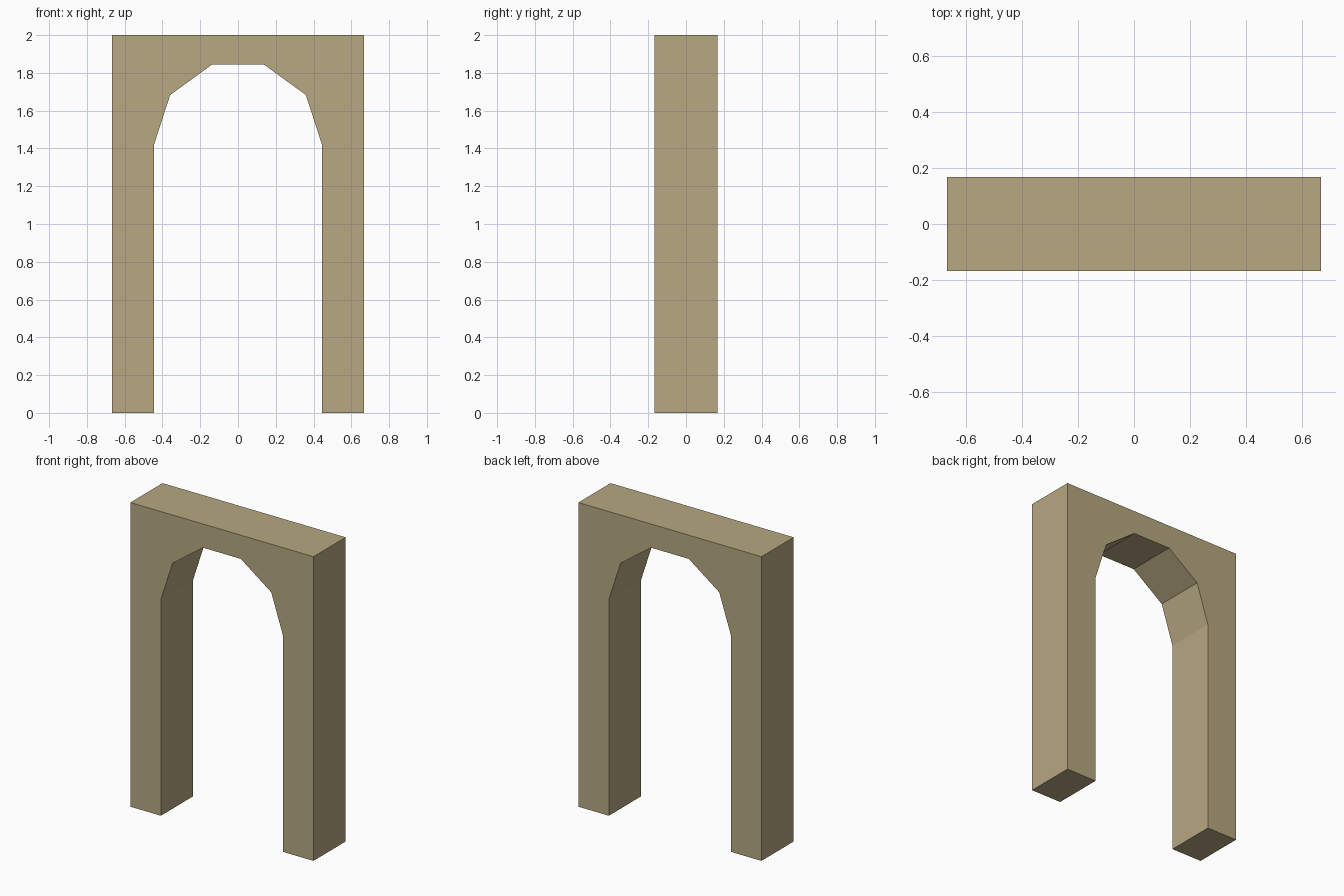
import bpy, bmesh, math

if "Cube" in bpy.data.objects:
    bpy.data.objects.remove(bpy.data.objects["Cube"])

HALF_W, HALF_D, HEIGHT = 0.666, 0.167, 2.0
ARCH_R, SPRING_Z, SEGMENTS = 0.444, 1.422, 5

stone = bpy.data.materials.new("sandstone")
stone.diffuse_color = (0.474, 0.392, 0.223, 1.0)
stone.use_nodes = True
stone.node_tree.nodes["Principled BSDF"].inputs["Base Color"].default_value = stone.diffuse_color

# Arch opening, from right springing point over to the left one
arch = [(ARCH_R * math.cos(math.pi * i / SEGMENTS),
         SPRING_Z + ARCH_R * math.sin(math.pi * i / SEGMENTS))
        for i in range(SEGMENTS + 1)]

# Front outline: outer block with the doorway cut from below
outline = [(ARCH_R, 0), (HALF_W, 0), (HALF_W, HEIGHT),
           (-HALF_W, HEIGHT), (-HALF_W, 0), (-ARCH_R, 0)] + arch[::-1]

# Extrude the outline from front to back
bm = bmesh.new()
front = bm.faces.new([bm.verts.new((x, -HALF_D, z)) for x, z in outline])
extruded = bmesh.ops.extrude_face_region(bm, geom=[front], use_keep_orig=True)
back_verts = [g for g in extruded["geom"] if isinstance(g, bmesh.types.BMVert)]
bmesh.ops.translate(bm, verts=back_verts, vec=(0, 2 * HALF_D, 0))
bmesh.ops.recalc_face_normals(bm, faces=bm.faces)

mesh = bpy.data.meshes.new("archway")
bm.to_mesh(mesh)
bm.free()
mesh.materials.append(stone)
bpy.context.collection.objects.link(bpy.data.objects.new("archway", mesh))
